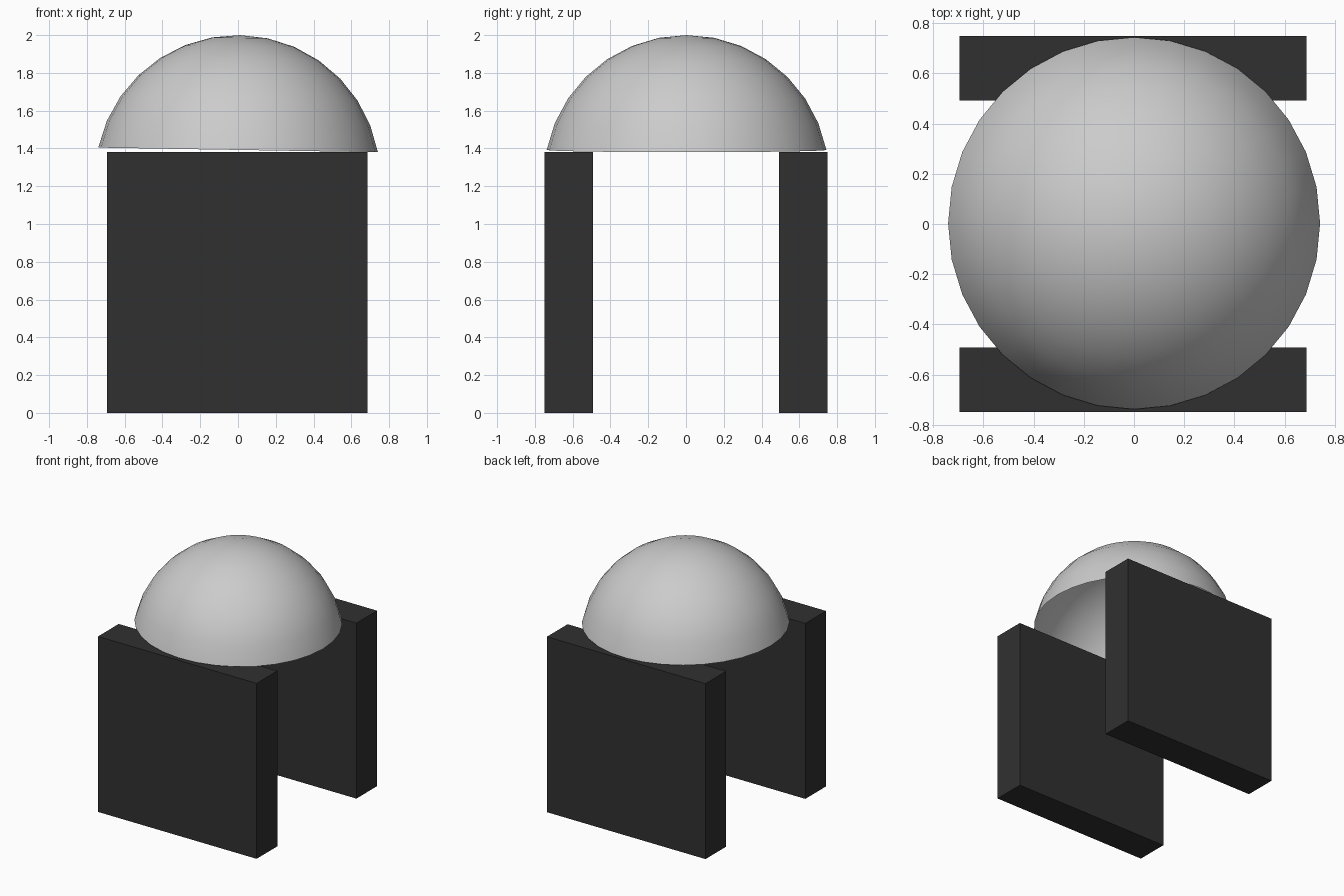
import bpy, bmesh, math

if "Cube" in bpy.data.objects:
    bpy.data.objects.remove(bpy.data.objects["Cube"])

dark = bpy.data.materials.new("dark_panel")
dark.diffuse_color = (0.03, 0.03, 0.03, 1)
dark.use_nodes = True
dark.node_tree.nodes["Principled BSDF"].inputs["Base Color"].default_value = dark.diffuse_color


def make_object(name, bm):
    mesh = bpy.data.meshes.new(name)
    bm.to_mesh(mesh)
    bm.free()
    obj = bpy.data.objects.new(name, mesh)
    bpy.context.collection.objects.link(obj)
    return obj


# Dome: open cap cut from a UV sphere along its last ring above the equator
R = 0.755
bm = bmesh.new()
bmesh.ops.create_uvsphere(bm, u_segments=32, v_segments=16, radius=R)
rim = R * math.cos(math.radians(78.75))
low = [v for v in bm.verts if v.co.z < rim - 0.01]
bmesh.ops.delete(bm, geom=low, context='VERTS')
for f in bm.faces:
    f.smooth = True
dome = make_object("dome", bm)
dome.location = (-0.002, 0.003, 1.245)
dome.rotation_euler.y = math.radians(0.95)  # slight lean to the right


# Side panels: two upright slabs, front and back
def panel(name, y):
    bm = bmesh.new()
    bmesh.ops.create_cube(bm, size=1)
    bmesh.ops.scale(bm, vec=(1.38, 0.257, 1.38), verts=bm.verts)
    obj = make_object(name, bm)
    obj.location = (-0.004, y, 0.69)
    obj.data.materials.append(dark)


panel("front_panel", -0.62)
panel("back_panel", 0.62)
